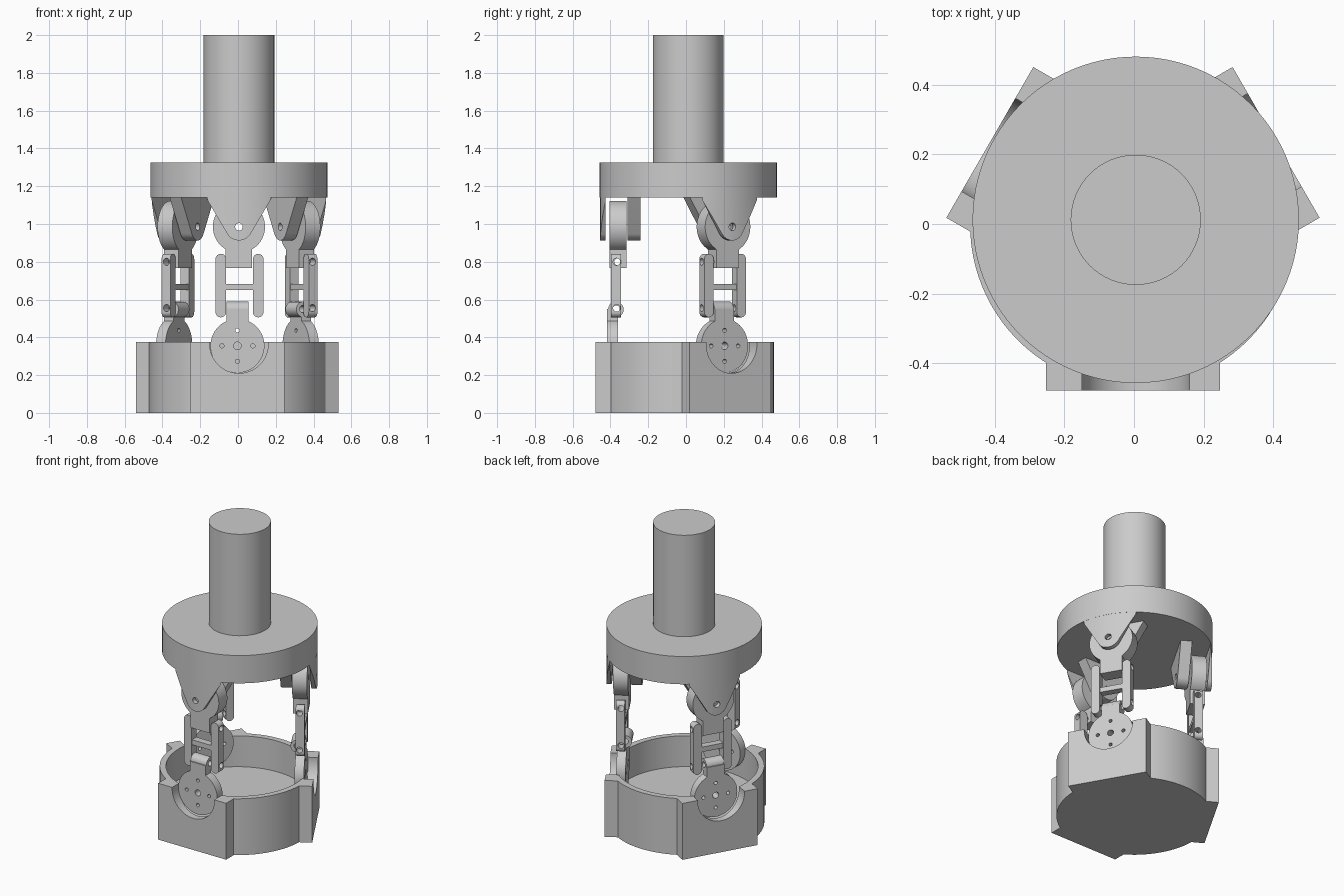
import bpy, bmesh
from math import sin, cos, radians, pi
from mathutils import Matrix, Vector

cube = bpy.data.objects.get("Cube")
if cube:
    bpy.data.objects.remove(cube)

GREY = (0.6, 0.6, 0.6, 1)
mat = bpy.data.materials.new("plain grey")
mat.use_nodes = True
mat.diffuse_color = GREY
mat.node_tree.nodes["Principled BSDF"].inputs["Base Color"].default_value = GREY

# Centres of the three stacked assemblies (slightly out of line)
BASE, LINK, TOP = (-0.003, -0.003, 0), (0.008, 0.006, 0), (0.005, 0.012, 0)
TURN = radians(120)
AXES = {"X": Matrix.Rotation(pi / 2, 4, "Y"), "Y": Matrix.Rotation(pi / 2, 4, "X"), "Z": Matrix()}


def to_object(name, bm):
    bmesh.ops.recalc_face_normals(bm, faces=bm.faces)
    mesh = bpy.data.meshes.new(name)
    bm.to_mesh(mesh)
    bm.free()
    obj = bpy.data.objects.new(name, mesh)
    bpy.context.collection.objects.link(obj)
    return obj


def cylinder(name, centre, radius, length, axis="Z", sides=48):
    bm = bmesh.new()
    bmesh.ops.create_cone(bm, cap_ends=True, segments=sides, radius1=radius, radius2=radius,
                          depth=length, matrix=Matrix.Translation(centre) @ AXES[axis])
    return to_object(name, bm)


def prism(name, outline, y0, y1):
    """Extrude an outline in x and z from y0 to y1."""
    bm = bmesh.new()
    face = bm.faces.new([bm.verts.new((x, y0, z)) for x, z in outline])
    new = bmesh.ops.extrude_face_region(bm, geom=[face])["geom"]
    verts = [v for v in new if isinstance(v, bmesh.types.BMVert)]
    bmesh.ops.translate(bm, verts=verts, vec=(0, y1 - y0, 0))
    return to_object(name, bm)


def box(name, x0, x1, y0, y1, z0, z1):
    return prism(name, [(x0, z0), (x1, z0), (x1, z1), (x0, z1)], y0, y1)


def arc(x, z, r, start, end, steps):
    angles = [radians(start + (end - start) * i / steps) for i in range(steps + 1)]
    return [(x + r * cos(a), z + r * sin(a)) for a in angles]


def combine(obj, operation, *tools):
    """Apply boolean tools to an object and remove them."""
    for tool in tools:
        mod = obj.modifiers.new("boolean", "BOOLEAN")
        mod.operation, mod.object, mod.solver = operation, tool, "EXACT"
    graph = bpy.context.evaluated_depsgraph_get()
    mesh = bpy.data.meshes.new_from_object(obj.evaluated_get(graph))
    obj.modifiers.clear()
    obj.data = mesh
    for tool in tools:
        bpy.data.objects.remove(tool)
    return obj


def spin(obj, i):
    obj.data.transform(Matrix.Rotation(i * TURN, 4, "Z"))
    return obj


def finish(obj, centre, copies=1):
    mesh = obj.data
    mesh.materials.clear()
    mesh.materials.append(mat)
    mesh.shade_smooth()
    mesh.set_sharp_from_angle(angle=radians(30))
    obj.location = centre
    name = obj.name
    for i in range(1, copies):
        twin = obj.copy()
        twin.name = f"{name}_{i + 1}"
        twin.rotation_euler.z = i * TURN
        bpy.context.collection.objects.link(twin)


# Base cup with three flat pads and round notches
H = 0.375
base = cylinder("base_cup", (0, 0, H / 2), 0.468, H, sides=96)
combine(base, "UNION", *[spin(box("pad", -0.25, 0.25, -0.475, -0.34, 0, H), i) for i in range(3)])
combine(base, "DIFFERENCE", cylinder("cavity", (0, 0, 0.47), 0.43, 0.6, sides=96),
        *[spin(cylinder("notch", (0.008, -0.4, 0.365), 0.155, 0.4, "Y", 64), i) for i in range(3)])
finish(base, BASE)

# Upper plate and shaft
finish(cylinder("upper_plate", (0, 0, 1.2325), 0.469, 0.185, sides=96), TOP)
finish(cylinder("shaft", (0, 0, 1.66), 0.187, 0.68, sides=64), TOP)

# Clevis brackets hanging from the upper plate
PIVOT = 0.985
bracket = arc(0, PIVOT, 0.072, -150, -30, 16) + [(0.175, 1.14), (0.175, 1.16), (-0.175, 1.16), (-0.175, 1.14)]
for name, y0, y1 in (("outer_bracket", -0.48, -0.437), ("inner_bracket", -0.322, -0.252)):
    plate = prism(name, bracket, y0, y1)
    combine(plate, "DIFFERENCE", cylinder("pin_hole", (0, -0.35, PIVOT), 0.02, 0.5, "Y", 24))
    combine(plate, "INTERSECT", cylinder("trim", (0, 0, 1), 0.468, 1, sides=96))
    finish(plate, TOP, 3)

# Upper knuckle: round head with a square tongue
UPPER_PIN, LOWER_PIN, PIN_Y = 0.8, 0.555, -0.373
knuckle = prism("upper_knuckle", arc(0, PIVOT, 0.138, -59.5, 239.5, 48) + [(-0.07, 0.768), (0.07, 0.768)],
                -0.418, -0.328)
combine(knuckle, "DIFFERENCE", cylinder("pin_hole", (0, -0.35, PIVOT), 0.02, 0.5, "Y", 24),
        cylinder("side_hole", (0, PIN_Y, UPPER_PIN), 0.019, 0.5, "X", 24))
finish(knuckle, TOP, 3)

# Connecting link: two round-ended bars and a crosspiece
link = box("connecting_link", -0.085, 0.085, -0.4, -0.353, 0.65, 0.683)
R = 0.028
bars = [prism("bar", arc(x, 0.842 - R, R, 0, 180, 16) + arc(x, 0.506 + R, R, 180, 360, 16), -0.403, -0.35)
        for x in (-0.099, 0.099)]
combine(link, "UNION", *bars)
combine(link, "DIFFERENCE", *[cylinder("side_hole", (0, PIN_Y, z), 0.019, 0.5, "X", 24)
                              for z in (UPPER_PIN, LOWER_PIN)])
finish(link, LINK, 3)

# Lower knuckle: drilled disc, neck and barrel
HUB = 0.355
lower = prism("lower_knuckle", arc(0, HUB, 0.143, 114, 426, 56) + [(0.058, 0.55), (-0.058, 0.55)],
              -0.415, -0.358)
combine(lower, "UNION", cylinder("barrel", (0, -0.368, 0.548), 0.041, 0.116, "X", 32))
holes = [cylinder("hole", (0.082 * x, -0.4, HUB + 0.082 * z), r, 0.3, "Y", 20)
         for x, z, r in ((0, 0, 0.02), (1, 0, 0.011), (-1, 0, 0.011), (0, 1, 0.011), (0, -1, 0.011))]
combine(lower, "DIFFERENCE", cylinder("side_hole", (0, -0.367, 0.55), 0.019, 0.5, "X", 24), *holes)
finish(lower, BASE, 3)
